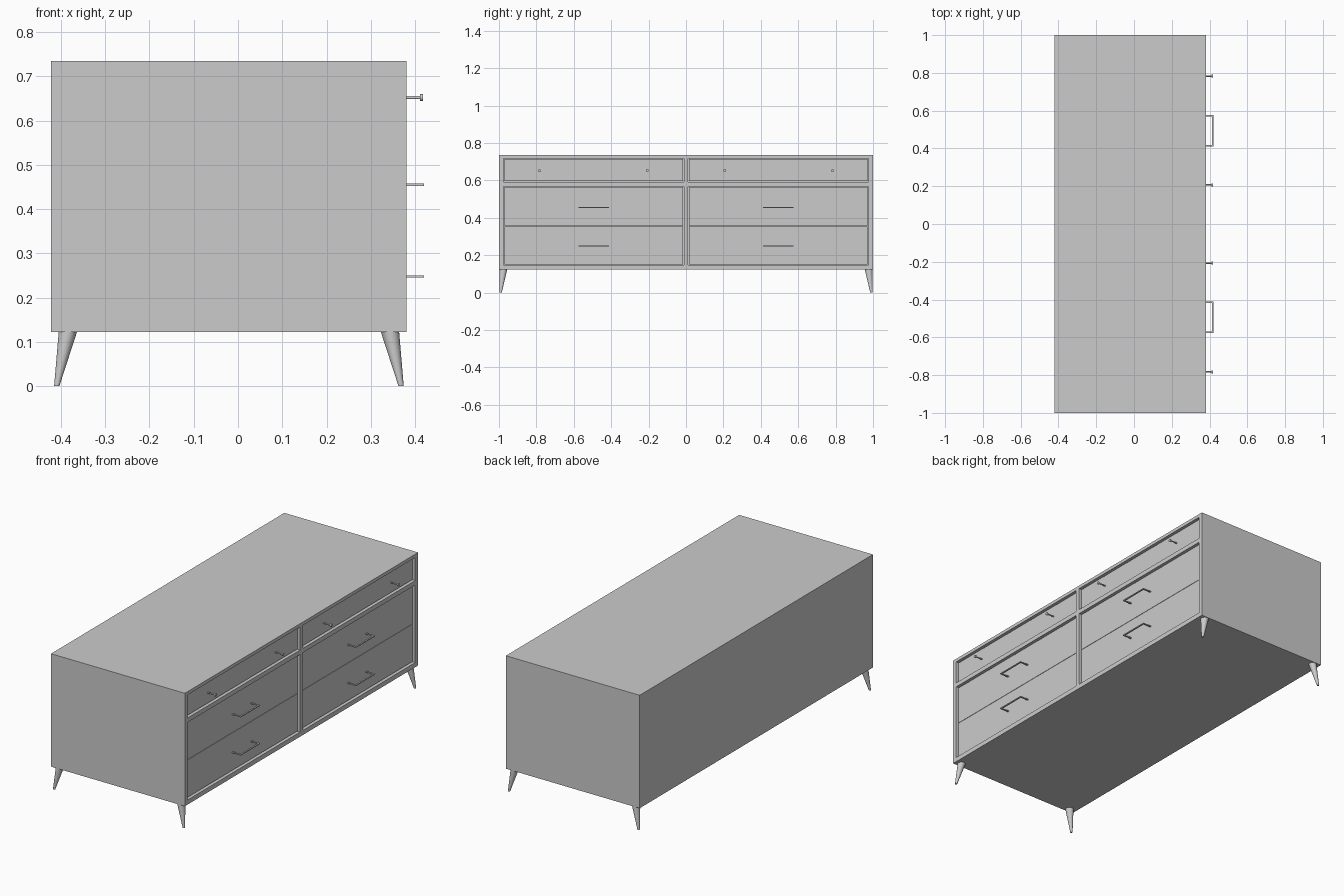
import bpy, bmesh
from math import radians
from mathutils import Vector, Matrix

if "Cube" in bpy.data.objects:
    bpy.data.objects.remove(bpy.data.objects["Cube"])

X0, X1 = -0.422, 0.381          # back and front planes of the carcass
Z0, Z1 = 0.122, 0.735
FACE = X1 - 0.013               # recessed drawer face


def finish(bm, name, smooth=False):
    bmesh.ops.recalc_face_normals(bm, faces=bm.faces)
    me = bpy.data.meshes.new(name)
    bm.to_mesh(me)
    bm.free()
    ob = bpy.data.objects.new(name, me)
    bpy.context.collection.objects.link(ob)
    bpy.ops.object.select_all(action='DESELECT')
    ob.select_set(True)
    bpy.context.view_layer.objects.active = ob
    if smooth:
        bpy.ops.object.shade_smooth_by_angle(angle=radians(35))
    return ob


def add_box(bm, x, y, z):
    lo, hi = Vector((x[0], y[0], z[0])), Vector((x[1], y[1], z[1]))
    m = Matrix.Translation((lo + hi) / 2) @ Matrix.Diagonal((hi - lo).to_4d())
    bmesh.ops.create_cube(bm, size=1, matrix=m)


def box(name, x, y, z):
    bm = bmesh.new()
    add_box(bm, x, y, z)
    return finish(bm, name)


def add_rod(bm, a, b, ra, rb, n=16):
    a, b = Vector(a), Vector(b)
    rot = (b - a).to_track_quat('Z', 'Y').to_matrix().to_4x4()
    bmesh.ops.create_cone(bm, cap_ends=True, segments=n, radius1=ra, radius2=rb,
                          depth=(b - a).length,
                          matrix=Matrix.Translation((a + b) / 2) @ rot)


def span(s, a, b):
    return tuple(sorted((s * a, s * b)))


# Carcass with four shallow drawer openings cut in the front
carcass = box("carcass", (X0, X1), (-1, 1), (Z0, Z1))
openings = [(0.592, 0.717), (0.147, 0.568)]
bm = bmesh.new()
for s in (-1, 1):
    for z in openings:
        add_box(bm, (X1 - 0.04, X1 + 0.1), span(s, 0.012, 0.975), z)
cutter = finish(bm, "opening_cutter")
cutter.hide_render = True
mod = carcass.modifiers.new("openings", 'BOOLEAN')
mod.operation = 'DIFFERENCE'
mod.solver = 'EXACT'
mod.object = cutter
bpy.context.view_layer.objects.active = carcass
bpy.ops.object.modifier_apply(modifier=mod.name)
bpy.data.objects.remove(cutter)

drawers = {"top": (0.596, 0.713), "middle": (0.356, 0.564), "bottom": (0.151, 0.354)}
for side, s in (("left", -1), ("right", 1)):
    # Drawer fronts
    for level, z in drawers.items():
        box(f"{side}_{level}_drawer", (X1 - 0.04, FACE), span(s, 0.016, 0.971), z)

    # Bar pulls on the two deep drawers
    for level, z in (("middle", 0.455), ("bottom", 0.248)):
        bm = bmesh.new()
        h = (z - 0.0025, z + 0.0025)
        add_box(bm, (0.412, 0.42), span(s, 0.411, 0.576), h)
        for a in (0.411, 0.568):
            add_box(bm, (FACE, 0.412), span(s, a, a + 0.008), h)
        finish(bm, f"{side}_{level}_pull")

    # Knobs on the shallow top drawer
    for place, y in (("inner", 0.207), ("outer", 0.783)):
        bm = bmesh.new()
        add_rod(bm, (FACE, s * y, 0.652), (0.411, s * y, 0.652), 0.0035, 0.0035, 12)
        add_rod(bm, (0.411, s * y, 0.652), (0.4175, s * y, 0.652), 0.008, 0.008)
        finish(bm, f"{side}_{place}_knob", True)

    # Splayed tapered legs
    cx = (X0 + X1) / 2
    for end, e in (("back", -1), ("front", 1)):
        bm = bmesh.new()
        add_rod(bm, (cx + e * 0.389, s * 0.991, 0), (cx + e * 0.364, s * 0.977, Z0),
                0.006, 0.021, 24)
        for v in bm.verts:      # level the foot and the top
            v.co.z = 0 if v.co.z < 0.06 else Z0
        finish(bm, f"{side}_{end}_leg", True)
